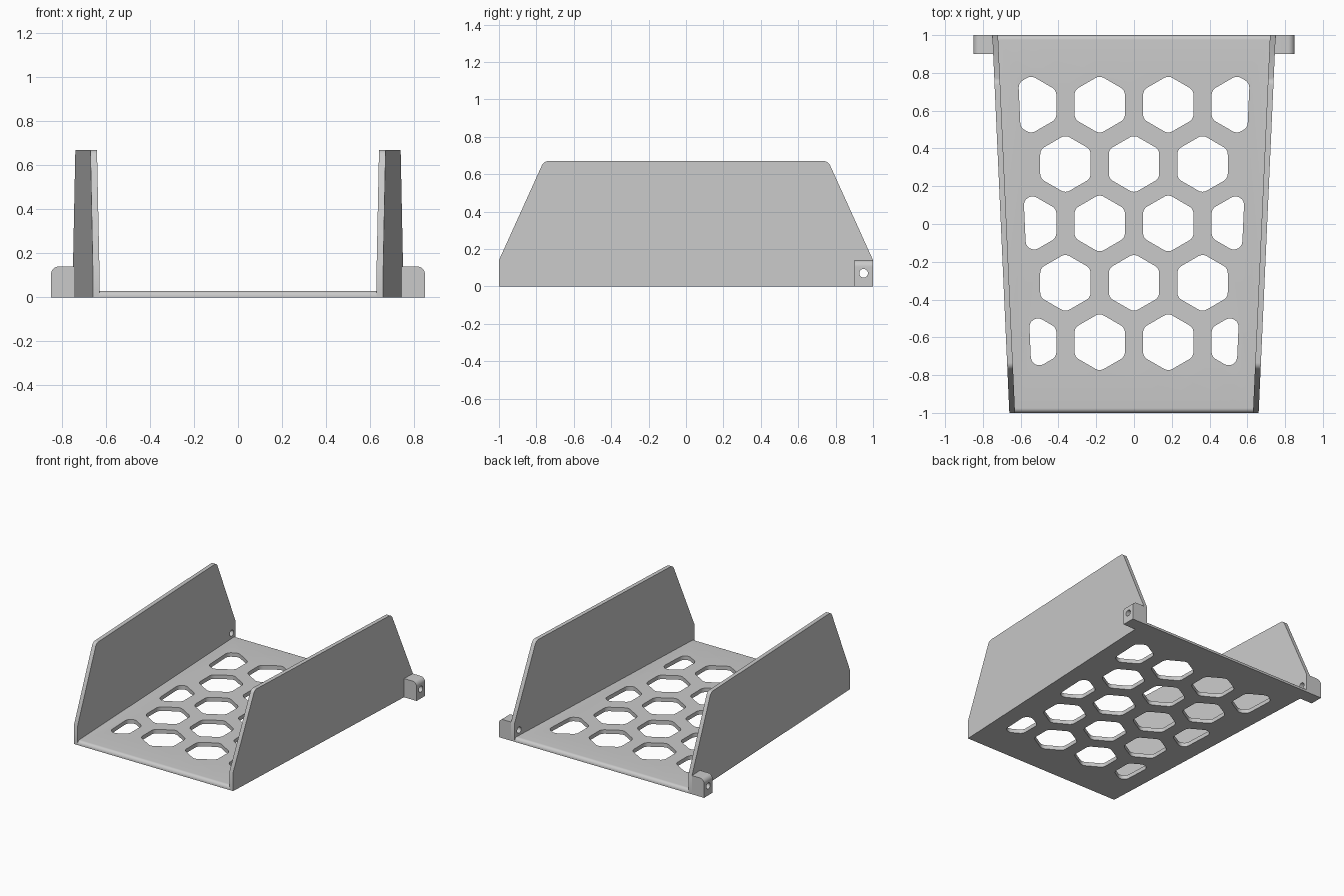
import bpy, bmesh, math
from mathutils import Vector

cube = bpy.data.objects.get("Cube")
if cube:
    bpy.data.objects.remove(cube, do_unlink=True)

GREY = (0.59, 0.59, 0.59, 1)
mat = bpy.data.materials.new("matte grey")
mat.use_nodes = True
mat.diffuse_color = GREY
mat.node_tree.nodes["Principled BSDF"].inputs["Base Color"].default_value = GREY

THICK = 0.03
TAPER = 0.045


def half_width(y):
    return 0.705 + TAPER * y


def rounded(points, radii, steps=8):
    """Round the corners of a counter-clockwise convex outline."""
    out = []
    n = len(points)
    for i, r in enumerate(radii):
        p = Vector(points[i])
        if r == 0:
            out.append(p)
            continue
        a = (Vector(points[i - 1]) - p).normalized()
        b = (Vector(points[(i + 1) % n]) - p).normalized()
        half = a.angle(b) / 2
        centre = p + (a + b).normalized() * r / math.sin(half)
        start = p + a * r / math.tan(half) - centre
        sweep = math.pi - 2 * half
        for k in range(steps + 1):
            t = sweep * k / steps
            c, s = math.cos(t), math.sin(t)
            out.append(centre + Vector((start.x * c - start.y * s,
                                        start.x * s + start.y * c)))
    return out


def swell(points, r, steps=6):
    """Grow a counter-clockwise convex outline by r, with an arc at each corner."""
    out = []
    n = len(points)
    for i, p in enumerate(points):
        before = p - points[i - 1]
        after = points[(i + 1) % n] - p
        first = math.atan2(-before.x, before.y)
        last = math.atan2(-after.x, after.y)
        sweep = (last - first) % math.tau
        for k in range(steps + 1):
            t = first + sweep * k / steps
            out.append(p + r * Vector((math.cos(t), math.sin(t))))
    return out


def prism(bm, outline, low, high):
    """Join two copies of an outline, placed by the functions low and high."""
    a = [bm.verts.new(low(p)) for p in outline]
    b = [bm.verts.new(high(p)) for p in outline]
    faces = [bm.faces.new(a), bm.faces.new(b)]
    n = len(a)
    for i in range(n):
        j = (i + 1) % n
        faces.append(bm.faces.new((a[i], a[j], b[j], b[i])))
    bmesh.ops.recalc_face_normals(bm, faces=faces)


def make_object(name, bm):
    mesh = bpy.data.meshes.new(name)
    bm.to_mesh(mesh)
    bm.free()
    mesh.materials.append(mat)
    obj = bpy.data.objects.new(name, mesh)
    bpy.context.collection.objects.link(obj)
    return obj


def finish(obj, cutter):
    """Cut the holes and shade the rounded edges smoothly."""
    bpy.ops.object.select_all(action='DESELECT')
    bpy.context.view_layer.objects.active = obj
    obj.select_set(True)
    cut = obj.modifiers.new("holes", 'BOOLEAN')
    cut.operation = 'DIFFERENCE'
    cut.solver = 'EXACT'
    cut.object = cutter
    bpy.ops.object.modifier_apply(modifier=cut.name)
    bpy.ops.object.shade_smooth_by_angle(angle=math.radians(30))


def clip(points, side):
    """Keep the part of an outline inside the sloping margin on one side."""
    def depth(p):
        return 0.578 - CORNER + TAPER * p.y - side * p.x
    out = []
    for i, q in enumerate(points):
        p = points[i - 1]
        dp, dq = depth(p), depth(q)
        if dp * dq < 0:
            out.append(p.lerp(q, dp / (dp - dq)))
        if dq >= 0:
            out.append(q)
    return out


# Honeycomb cutters: five staggered rows, clipped beside the walls
PITCH, ROW, CORNER = 0.363, 0.3145, 0.045
CORE = 0.154 - CORNER / math.cos(math.radians(30))
bm = bmesh.new()
for row in range(-2, 3):
    columns = (-1.5, -0.5, 0.5, 1.5) if row % 2 == 0 else (-1, 0, 1)
    for col in columns:
        centre = Vector((col * PITCH, row * ROW + 0.003))
        hexagon = [centre + CORE * Vector((math.cos(a), math.sin(a)))
                   for a in (math.radians(30 + 60 * k) for k in range(6))]
        if abs(col) > 1:
            hexagon = clip(hexagon, math.copysign(1, col))
        prism(bm, swell(hexagon, CORNER),
              lambda p: (p.x, p.y, -0.1), lambda p: (p.x, p.y, 0.1))
hex_cutter = make_object("honeycomb_cutter", bm)

# Cutter for the pivot holes through tabs and walls
bm = bmesh.new()
pin = [Vector((0.95 + 0.023 * math.cos(a), 0.07 + 0.023 * math.sin(a)))
       for a in (math.tau * k / 32 for k in range(32))]
prism(bm, pin, lambda p: (-1.2, p.x, p.y), lambda p: (1.2, p.x, p.y))
pin_cutter = make_object("pin_hole_cutter", bm)

# Floor with rounded front and back upper edges
bm = bmesh.new()
section = rounded([(-1, 0), (1, 0), (1, THICK), (-1, THICK)], [0, 0, 0.025, 0.025])
prism(bm, section,
      lambda p: (-half_width(p.x) + THICK - 0.002, p.x, p.y),
      lambda p: (half_width(p.x) - THICK + 0.002, p.x, p.y))
finish(make_object("floor", bm), hex_cutter)

# Side walls and hinge tabs
wall = rounded([(-1, 0), (1, 0), (1, 0.14), (0.76, 0.67), (-0.76, 0.67), (-1, 0.14)],
               [0, 0, 0, 0.04, 0.04, 0])
tab = rounded([(0.735, 0), (0.85, 0), (0.85, 0.14), (0.735, 0.14)], [0, 0, 0.035, 0])
for side, label in ((1, "left"), (-1, "right")):
    bm = bmesh.new()
    prism(bm, wall,
          lambda p: (side * (half_width(p.x) - THICK), p.x, p.y),
          lambda p: (side * half_width(p.x), p.x, p.y))
    finish(make_object(label + "_wall", bm), pin_cutter)
    bm = bmesh.new()
    prism(bm, tab,
          lambda p: (side * p.x, 0.9, p.y), lambda p: (side * p.x, 1, p.y))
    finish(make_object(label + "_hinge_tab", bm), pin_cutter)

for cutter in (hex_cutter, pin_cutter):
    bpy.data.objects.remove(cutter, do_unlink=True)
